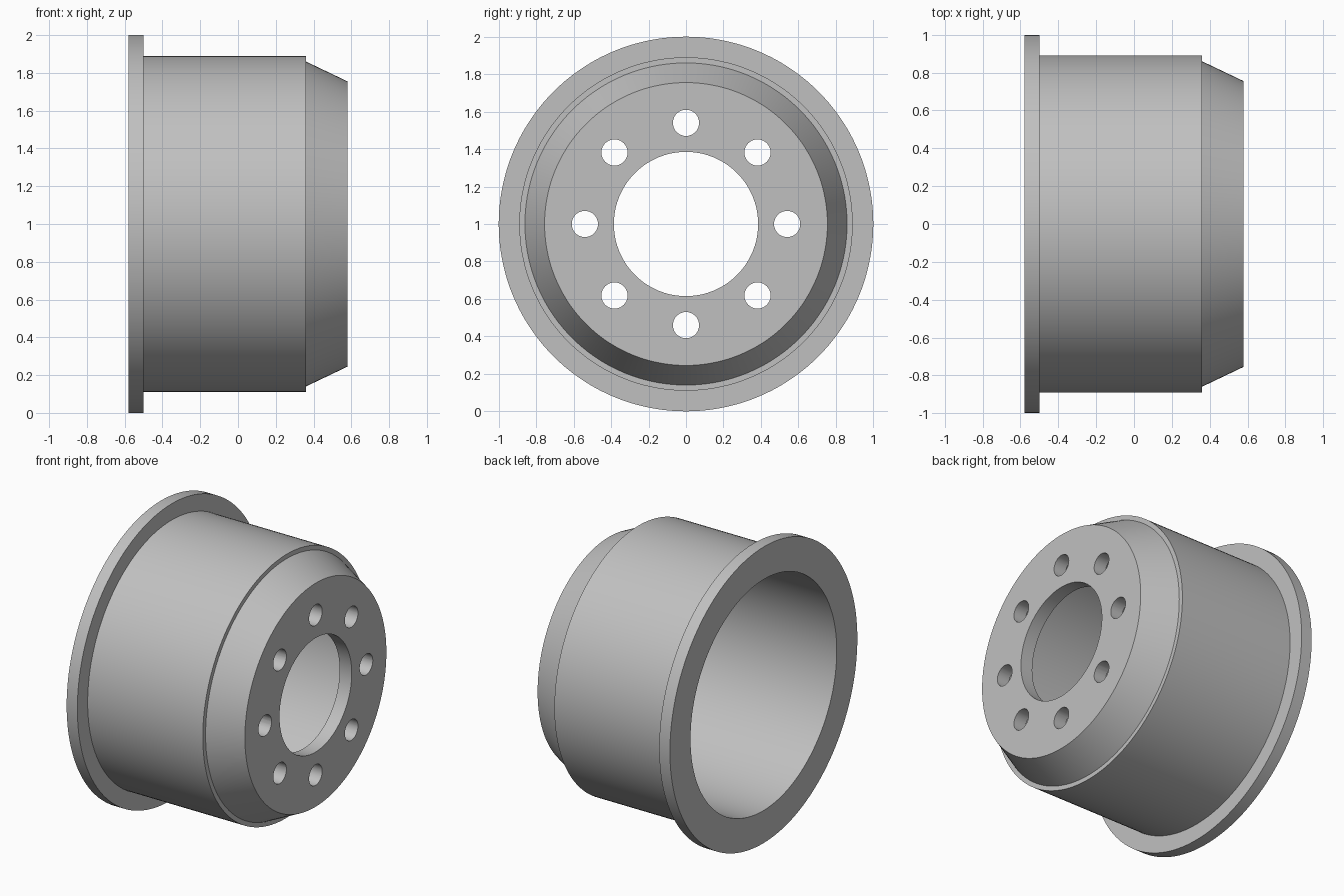
import bpy
import bmesh
from math import cos, sin, pi, radians
from mathutils import Matrix, Vector

cube = bpy.data.objects.get("Cube")
if cube:
    bpy.data.objects.remove(cube, do_unlink=True)

AXIS_HEIGHT = 1.0

# Material
grey = bpy.data.materials.new("plain grey")
grey.use_nodes = True
colour = (0.53, 0.53, 0.53, 1)
grey.diffuse_color = colour
grey.node_tree.nodes["Principled BSDF"].inputs["Base Color"].default_value = colour


def make_object(name, bm):
    mesh = bpy.data.meshes.new(name)
    bm.to_mesh(mesh)
    bm.free()
    obj = bpy.data.objects.new(name, mesh)
    obj.location.z = AXIS_HEIGHT
    bpy.context.collection.objects.link(obj)
    return obj


def lathe(name, profile, steps=144):
    """Turn a closed (x, radius) profile around the x axis."""
    bm = bmesh.new()
    verts = [bm.verts.new((x, 0, r)) for x, r in profile]
    edges = [bm.edges.new((a, b)) for a, b in zip(verts, verts[1:] + verts[:1])]
    bmesh.ops.spin(bm, geom=verts + edges, cent=(0, 0, 0), axis=(1, 0, 0),
                   angle=2 * pi, steps=steps)
    bmesh.ops.remove_doubles(bm, verts=bm.verts, dist=0.0001)
    bmesh.ops.recalc_face_normals(bm, faces=bm.faces)
    return make_object(name, bm)


# Drum: flange, cylindrical wall, small step, tapered shoulder, mounting web
drum = lathe("drum", [
    (-0.58, 0.78), (-0.58, 1.0), (-0.50, 1.0), (-0.50, 0.89),
    (0.36, 0.89), (0.36, 0.86), (0.58, 0.755), (0.58, 0.385),
    (0.49, 0.385), (0.49, 0.72), (0.36, 0.78),
])
drum.data.materials.append(grey)

# Ring of bolt hole cutters
bm = bmesh.new()
turn = Matrix.Rotation(pi / 2, 4, 'Y')
for i in range(8):
    a = i * pi / 4
    centre = Vector((0.53, 0.54 * cos(a), 0.54 * sin(a)))
    bmesh.ops.create_cone(bm, cap_ends=True, segments=40, radius1=0.07,
                          radius2=0.07, depth=0.3,
                          matrix=Matrix.Translation(centre) @ turn)
cutter = make_object("bolt_hole_cutter", bm)
cutter.data.materials.append(grey)
cutter.hide_render = True

# Cut the holes and remove the cutter
holes = drum.modifiers.new("bolt_holes", 'BOOLEAN')
holes.operation = 'DIFFERENCE'
holes.solver = 'EXACT'
holes.object = cutter
bpy.ops.object.select_all(action='DESELECT')
bpy.context.view_layer.objects.active = drum
drum.select_set(True)
bpy.ops.object.modifier_apply(modifier=holes.name)
bpy.data.objects.remove(cutter, do_unlink=True)

# Smooth round walls with crisp edges
bpy.ops.object.shade_smooth_by_angle(angle=radians(15))
